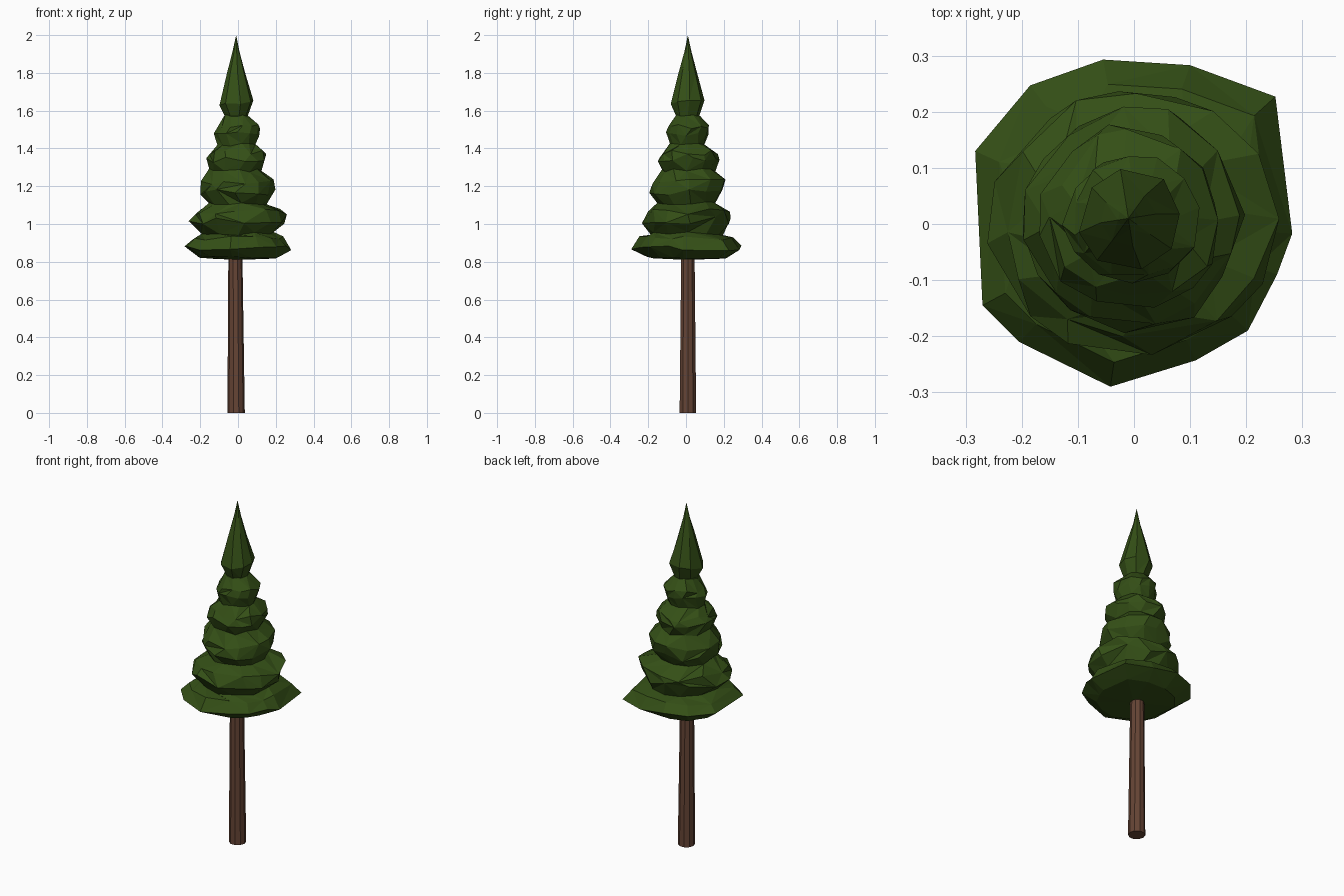
import bpy, math, random

if "Cube" in bpy.data.objects:
    bpy.data.objects.remove(bpy.data.objects["Cube"])
random.seed(4)


def material(name, rgb):
    m = bpy.data.materials.new(name)
    m.diffuse_color = (*rgb, 1)
    m.use_nodes = True
    m.node_tree.nodes["Principled BSDF"].inputs["Base Color"].default_value = m.diffuse_color
    return m


def loft(name, rings, mat, tip=None, bottom=None):
    """Skin a stack of equal rings, with optional closing points."""
    n = len(rings[0])
    verts = [v for r in rings for v in r]
    faces = []
    for k in range(len(rings) - 1):
        for i in range(n):
            a, b = k * n + i, k * n + (i + 1) % n
            c, d = b + n, a + n
            faces += [(a, b, c), (a, c, d)] if (i + k) % 2 else [(a, b, d), (b, c, d)]
    for point, base in ((bottom, 0), (tip, (len(rings) - 1) * n)):
        if point:
            verts.append(point)
            for i in range(n):
                e = (base + i, base + (i + 1) % n)
                faces.append((*(e if point is tip else e[::-1]), len(verts) - 1))
    me = bpy.data.meshes.new(name)
    me.from_pydata(verts, [], faces)
    me.materials.append(mat)
    ob = bpy.data.objects.new(name, me)
    bpy.context.collection.objects.link(ob)
    return ob


def ring(z, x0, x1, y0, y1, n, jit=0.0, zjit=0.0, turn=0.0):
    """Irregular ring reaching the given extents on each side."""
    pts = []
    for i in range(n):
        a = 2 * math.pi * (i + turn + random.uniform(-1, 1) * jit * 2) / n
        s = 1.03 - random.random() * jit
        c, q = math.cos(a), math.sin(a)
        pts.append((c * s * (x1 if c > 0 else -x0), q * s * (y1 if q > 0 else -y0),
                    z + random.uniform(-zjit, zjit)))
    return pts


green = material("needles", (0.034, 0.078, 0.008))
brown = material("bark", (0.13, 0.058, 0.035))
CX, CY = -0.01, 0.01

# Trunk: slim tapering post
trunk = []
for z, cx, r in ((0, -0.01, 0.046), (0.86, -0.014, 0.037)):
    trunk.append([(cx + r * math.cos(i * math.pi / 5), CY + r * math.sin(i * math.pi / 5), z)
                  for i in range(10)])
loft("trunk", trunk, brown, bottom=(CX, CY, 0))

# Bottom skirt outline, seen from above
skirt = [(0.282, -0.017), (0.252, 0.227), (0.10, 0.283), (-0.055, 0.293), (-0.185, 0.247),
         (-0.283, 0.13), (-0.27, -0.145), (-0.205, -0.21), (-0.042, -0.29), (0.11, -0.243),
         (0.203, -0.19), (0.255, -0.09)]


def skirt_ring(s, z, zj):
    return [(x * s, y * s, z + random.uniform(-zj, zj)) for x, y in skirt]


# Foliage: bulging tiers separated by pinched necks
N = 12
rings = [skirt_ring(0.72, 0.823, 0.008), skirt_ring(1.0, 0.872, 0.016),
         skirt_ring(0.85, 0.925, 0.012)]
tiers = [  # z, x min, x max, y min, y max, jitter, z jitter
    (0.950, -0.19, 0.19, -0.19, 0.20, 0.06, 0.010),
    (1.020, -0.26, 0.25, -0.235, 0.255, 0.10, 0.020),
    (1.065, -0.23, 0.255, -0.215, 0.25, 0.10, 0.015),
    (1.110, -0.16, 0.15, -0.155, 0.16, 0.06, 0.008),
    (1.170, -0.205, 0.195, -0.20, 0.205, 0.10, 0.020),
    (1.225, -0.20, 0.195, -0.185, 0.21, 0.10, 0.015),
    (1.285, -0.15, 0.125, -0.125, 0.155, 0.06, 0.010),
    (1.335, -0.175, 0.155, -0.155, 0.18, 0.10, 0.018),
    (1.375, -0.15, 0.155, -0.13, 0.175, 0.10, 0.015),
    (1.420, -0.11, 0.095, -0.085, 0.10, 0.06, 0.008),
    (1.475, -0.125, 0.115, -0.11, 0.125, 0.08, 0.015),
    (1.515, -0.11, 0.12, -0.095, 0.125, 0.08, 0.012),
    (1.575, -0.075, 0.055, -0.055, 0.075, 0.05, 0.006),
]
for k, (z, x0, x1, y0, y1, j, zj) in enumerate(tiers):
    ring_pts = ring(z, x0, x1, y0, y1, N, j, zj, 0.3 * (k % 2))
    rings.append(ring_pts)
loft("foliage_tiers", rings, green, tip=(CX, CY, 1.59), bottom=(0, 0, 0.81))

# Spire: tapering pointed crown
crown = [ring(z, CX - r, CX + r, CY - r, CY + r, 8, 0.06, zj, 0.2)
         for z, r, zj in ((1.572, 0.062, 0.0), (1.64, 0.092, 0.015),
                          (1.80, 0.05, 0.01), (1.91, 0.02, 0.005))]
for r in crown[2:]:  # keep the narrow rings round about the axis
    rad = 0.05 if r is crown[2] else 0.019
    for i, p in enumerate(r):
        a = 2 * math.pi * (i + 0.2) / 8
        r[i] = (CX + rad * math.cos(a), CY + rad * math.sin(a), p[2])
loft("spire", crown, green, tip=(CX, CY, 2.0))
